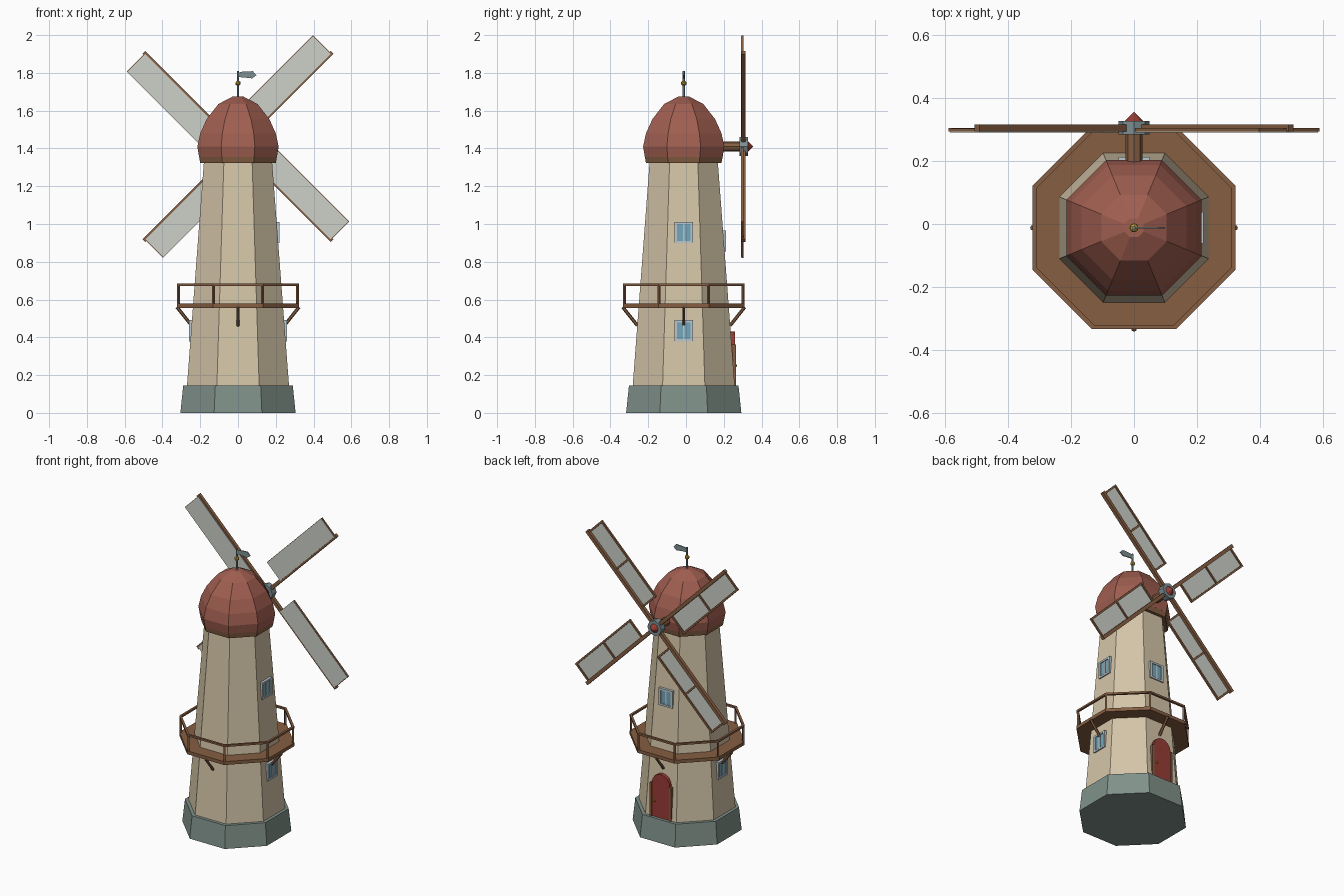
import bpy, bmesh
from math import pi, cos, sin, tan
from mathutils import Matrix, Vector

if "Cube" in bpy.data.objects:
    bpy.data.objects.remove(bpy.data.objects["Cube"])

CY = -0.012                      # tower axis
HUB = Vector((0, 0, 1.41))       # sail centre height
AXIS = Matrix.Translation((0, CY, 0))


def material(name, r, g, b):
    lin = [((c / 255 + 0.055) / 1.055) ** 2.4 for c in (r, g, b)] + [1]
    m = bpy.data.materials.new(name)
    m.use_nodes = True
    m.diffuse_color = lin
    m.node_tree.nodes["Principled BSDF"].inputs["Base Color"].default_value = lin
    return m


plaster = material("plaster", 212, 197, 168)
stone = material("stone", 128, 145, 138)
roof_red = material("roof_red", 160, 94, 80)
wood = material("wood", 134, 94, 66)
cloth = material("sail_cloth", 205, 208, 200)
door_red = material("door_red", 152, 60, 52)
glass = material("glass", 115, 166, 186)
trim = material("window_trim", 188, 201, 206)
metal = material("metal", 125, 143, 146)
brass = material("brass", 192, 158, 52)


def finish(name, bm, mat, matrix=AXIS):
    bmesh.ops.recalc_face_normals(bm, faces=bm.faces)
    me = bpy.data.meshes.new(name)
    bm.to_mesh(me)
    bm.free()
    me.materials.append(mat)
    ob = bpy.data.objects.new(name, me)
    ob.matrix_world = matrix
    bpy.context.collection.objects.link(ob)
    return ob


def box(bm, x, y, z):
    """Box from three (low, high) ranges."""
    size = [b - a for a, b in (x, y, z)]
    mid = [(a + b) / 2 for a, b in (x, y, z)]
    bmesh.ops.create_cube(bm, size=1, matrix=Matrix.Translation(mid) @ Matrix.Diagonal((*size, 1)))


def rod(bm, a, b, r, sides=6, r2=None):
    a, b = Vector(a), Vector(b)
    d = b - a
    m = Matrix.Translation((a + b) / 2) @ d.to_track_quat('Z', 'Y').to_matrix().to_4x4()
    bmesh.ops.create_cone(bm, cap_ends=True, segments=sides, radius1=r,
                          radius2=r if r2 is None else r2, depth=d.length, matrix=m)


def corner(apothem, i, z):
    a = pi / 8 + i * pi / 4
    r = apothem / cos(pi / 8)
    return Vector((r * cos(a), r * sin(a), z))


def octagon(name, profile, mat):
    """Eight-sided solid from (apothem, height) pairs."""
    bm = bmesh.new()
    rings = [[bm.verts.new(corner(r, i, z)) for i in range(8)] for r, z in profile]
    for lo, hi in zip(rings, rings[1:]):
        for i in range(8):
            j = (i + 1) % 8
            bm.faces.new((lo[i], lo[j], hi[j], hi[i]))
    bm.faces.new(rings[0][::-1])
    bm.faces.new(rings[-1])
    return finish(name, bm, mat)


def plate(name, points, y0, y1, mat, matrix=AXIS):
    """Flat outline in x and z, given thickness along y."""
    bm = bmesh.new()
    f = bm.faces.new([bm.verts.new((x, y0, z)) for x, z in points])
    ext = bmesh.ops.extrude_face_region(bm, geom=[f])["geom"]
    bmesh.ops.translate(bm, vec=(0, y1 - y0, 0),
                        verts=[v for v in ext if isinstance(v, bmesh.types.BMVert)])
    return finish(name, bm, mat, matrix)


# Tower body
octagon("stone_base", [(0.305, 0), (0.29, 0.145)], stone)
octagon("tower", [(0.27, 0.145), (0.18, 1.335)], plaster)
octagon("cap_collar", [(0.2, 1.323), (0.206, 1.357)], wood)
octagon("dome", [(0.206, 1.355), (0.215, 1.41), (0.2, 1.48), (0.166, 1.555),
                 (0.104, 1.635), (0.03, 1.674)], roof_red)

# Balcony with railing and struts
octagon("balcony_deck", [(0.322, 0.556), (0.322, 0.578)], wood)
bm = bmesh.new()
for i in range(8):
    rod(bm, corner(0.314, i, 0.57), corner(0.314, i, 0.68), 0.008, 4)
    a, b = corner(0.315, i, 0.679), corner(0.315, i + 1, 0.679)
    m = Matrix.Translation((a + b) / 2) @ Matrix.Rotation((i + 1) * pi / 4, 4, 'Z')
    bmesh.ops.create_cube(bm, size=1, matrix=m @ Matrix.Diagonal((0.014, (b - a).length + 0.005, 0.012, 1)))
finish("balcony_railing", bm, wood)
bm = bmesh.new()
for i in range(4):
    c, s = cos(i * pi / 2), sin(i * pi / 2)
    rod(bm, (0.323 * c, 0.323 * s, 0.56), (0.245 * c, 0.245 * s, 0.462), 0.009)
finish("balcony_struts", bm, wood)


# Windows: outward is local -y
def window(name, turn, z):
    wall = 0.27 - 0.09 * (z - 0.145) / 1.19
    m = AXIS @ Matrix.Rotation(turn, 4, 'Z') @ Matrix.Translation((0, -wall, z))
    bm = bmesh.new()
    for s in (-1, 1):
        box(bm, sorted((s * 0.036, s * 0.05)), (-0.012, 0.012), (-0.055, 0.055))
        box(bm, (-0.05, 0.05), (-0.012, 0.012), sorted((s * 0.044, s * 0.056)))
    box(bm, (-0.005, 0.005), (-0.01, 0.012), (-0.05, 0.05))
    finish(name + "_frame", bm, trim, m)
    bm = bmesh.new()
    box(bm, (-0.04, 0.04), (-0.006, 0.012), (-0.048, 0.048))
    finish(name + "_glass", bm, glass, m)


window("left_upper_window", pi / 2, 0.955)
window("left_lower_window", pi / 2, 0.435)
window("right_lower_window", -pi / 2, 0.435)
window("back_window", pi, 0.91)

# Arched back door
arch = [(0.065 * cos(k * pi / 8), 0.362 + 0.068 * sin(k * pi / 8)) for k in range(9)]
plate("door", [(0.065, 0.14)] + arch + [(-0.065, 0.14)], 0.22, 0.271, door_red)
bm = bmesh.new()
for s in (-1, 1):
    box(bm, sorted((s * 0.063, s * 0.077)), (0.22, 0.276), (0.14, 0.362))
finish("door_jambs", bm, wood)
bm = bmesh.new()
bmesh.ops.create_icosphere(bm, subdivisions=1, radius=0.009, matrix=Matrix.Translation((0.045, 0.275, 0.25)))
finish("door_knob", bm, brass)

# Weather vane
bm = bmesh.new()
rod(bm, (0, 0, 1.66), (0, 0, 1.81), 0.006)
finish("vane_pole", bm, metal)
bm = bmesh.new()
bmesh.ops.create_icosphere(bm, subdivisions=1, radius=0.016, matrix=Matrix.Translation((0, 0, 1.745)))
finish("vane_ball", bm, brass)
plate("vane_flag", [(0, 1.778), (0.03, 1.776), (0.075, 1.771), (0.098, 1.788), (0.078, 1.809),
                    (0.02, 1.806), (0, 1.8)], -0.003, 0.003, metal)

# Axle, hub and nose cone
at_hub = Matrix.Translation(HUB)
for name, y0, y1, r, r2, mat in (("axle", 0.1, 0.29, 0.027, 0.027, wood),
                                 ("hub", 0.284, 0.327, 0.05, 0.05, metal),
                                 ("nose_cone", 0.326, 0.355, 0.03, 0.001, door_red)):
    bm = bmesh.new()
    rod(bm, (0, y0, 0), (0, y1, 0), r, 8, r2)
    finish(name, bm, mat, at_hub)

# Four sails, each with a spar, a frame and a cloth panel
for k in range(4):
    m = at_hub @ Matrix.Rotation(pi / 4 + k * pi / 2, 4, 'Y')
    bm = bmesh.new()
    box(bm, (-0.011, 0.011), (0.294, 0.316), (0, 0.705))
    finish("sail_spar_%d" % (k + 1), bm, wood, m)
    bm = bmesh.new()
    box(bm, (-0.136, -0.124), (0.293, 0.305), (0.14, 0.697))
    for z in (0.14, 0.412, 0.685):
        box(bm, (-0.13, 0), (0.294, 0.304), (z, z + 0.012))
    finish("sail_frame_%d" % (k + 1), bm, wood, m)
    bm = bmesh.new()
    box(bm, (-0.133, 0), (0.291, 0.297), (0.142, 0.694))
    finish("sail_cloth_%d" % (k + 1), bm, cloth, m)
